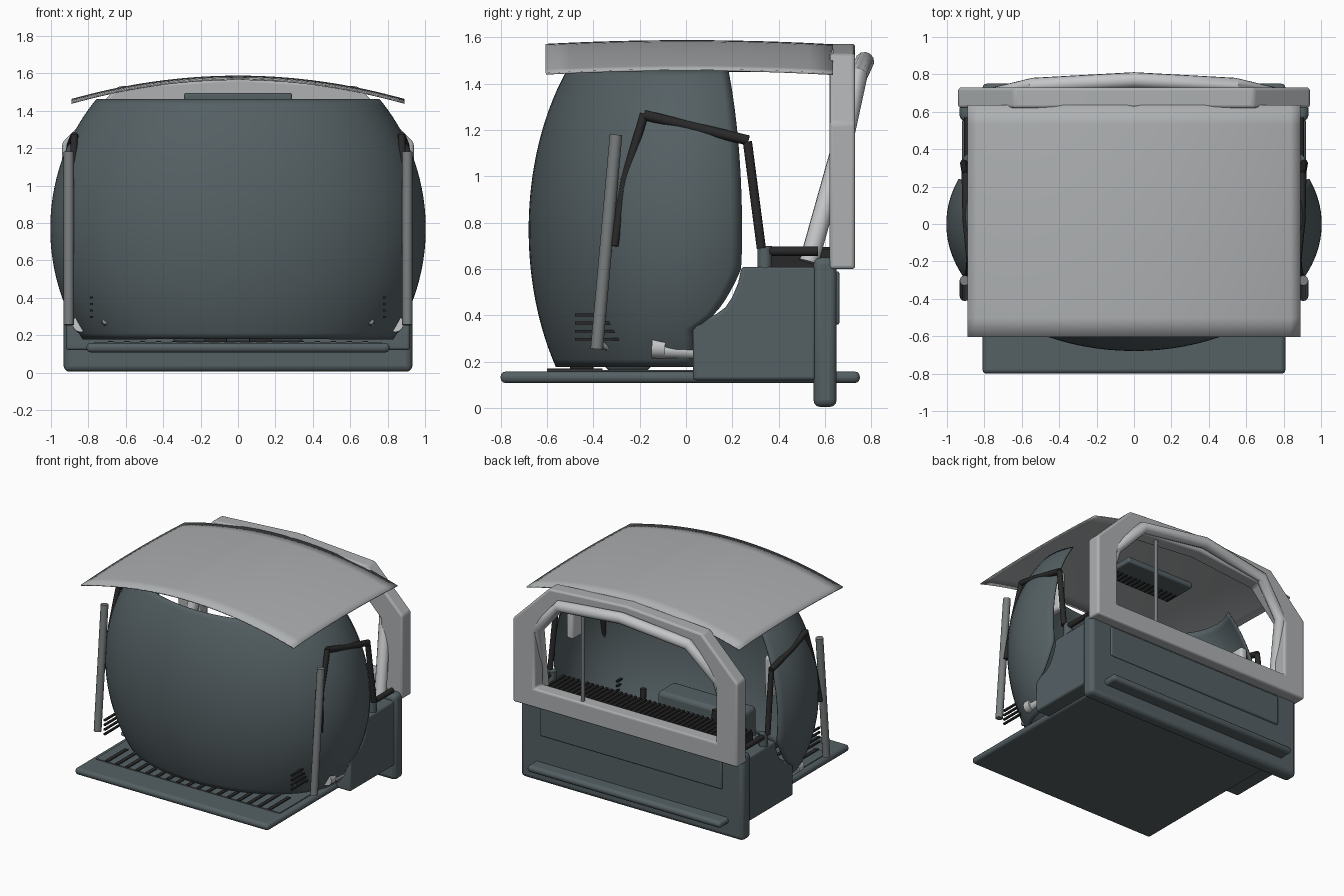
import bpy, bmesh
from math import sqrt, asin, pi, sin, cos

cube = bpy.data.objects.get("Cube")
if cube:
    bpy.data.objects.remove(cube, do_unlink=True)


def material(name, r, g, b):
    m = bpy.data.materials.new(name)
    m.use_nodes = True
    m.diffuse_color = (r, g, b, 1)
    m.node_tree.nodes["Principled BSDF"].inputs["Base Color"].default_value = (r, g, b, 1)
    return m


SLATE = material("slate grey", .09, .117, .127)
LIGHT = material("light grey", .42, .435, .445)
PALE = material("pale grey", .55, .565, .575)
MID = material("mid grey", .19, .205, .21)
BLACK = material("soft black", .022, .022, .023)


def finish(ob, mat, bevel=0, smooth=True):
    ob.data.materials.append(mat)
    bpy.ops.object.select_all(action='DESELECT')
    ob.select_set(True)
    bpy.context.view_layer.objects.active = ob
    if bevel:
        mod = ob.modifiers.new("round", 'BEVEL')
        mod.width, mod.segments = bevel, 3
    if smooth:
        bpy.ops.object.shade_smooth_by_angle(angle=.6)
    return ob


def from_bmesh(name, bm, mat, bevel=0):
    bmesh.ops.recalc_face_normals(bm, faces=bm.faces[:])
    me = bpy.data.meshes.new(name)
    bm.to_mesh(me)
    bm.free()
    ob = bpy.data.objects.new(name, me)
    bpy.context.collection.objects.link(ob)
    return finish(ob, mat, bevel)


def box(name, lo, hi, mat, bevel=0):
    bm = bmesh.new()
    bmesh.ops.create_cube(bm, size=1)
    for v in bm.verts:
        v.co = [(a + b) / 2 + c * (b - a) for a, b, c in zip(lo, hi, v.co)]
    return from_bmesh(name, bm, mat, bevel)


def tube(name, points, radius, mat):
    cu = bpy.data.curves.new(name, 'CURVE')
    cu.dimensions = '3D'
    cu.bevel_depth, cu.bevel_resolution, cu.use_fill_caps = radius, 4, True
    sp = cu.splines.new('POLY')
    sp.points.add(len(points) - 1)
    for p, co in zip(sp.points, points):
        p.co = (*co, 1)
    ob = bpy.data.objects.new(name, cu)
    bpy.context.collection.objects.link(ob)
    bpy.ops.object.select_all(action='DESELECT')
    ob.select_set(True)
    bpy.context.view_layer.objects.active = ob
    bpy.ops.object.convert(target='MESH')
    return finish(bpy.context.object, mat)


def sheet(name, nu, nv, fn, mat, thick):
    bm = bmesh.new()
    rows = [[bm.verts.new(fn(i / nu, j / nv)) for i in range(nu + 1)] for j in range(nv + 1)]
    for a, b in zip(rows, rows[1:]):
        for i in range(nu):
            bm.faces.new((a[i], a[i + 1], b[i + 1], b[i]))
    ob = from_bmesh(name, bm, mat)
    mod = ob.modifiers.new("thickness", 'SOLIDIFY')
    mod.thickness, mod.offset = thick, 0
    return ob


# Bulging wrap-round cab shell: a slice of an ellipsoid, open at top, base and rear
def shell_point(u, v):
    z = .18 + 1.28 * v
    s = sqrt(1 - ((z - .77) / 1.05) ** 2)
    t = min(1, max(0, (z - .36) / .25))
    rear = min(.24 * s, .03 + .21 * sqrt(t))
    reach = pi / 2 + asin(rear / (.675 * s))
    a = (2 * u - 1) * reach
    return (s * sin(a), -.675 * s * cos(a), z)


sheet("cab_shell", 56, 40, shell_point, SLATE, .008)


# Gently domed roof sheet
def roof_point(u, v):
    x, y = 2 * u - 1, -.605 + 1.24 * v
    return (.89 * x, y, 1.584 - .125 * x * x - .016 * (y / .6) ** 2)


sheet("roof_panel", 32, 12, roof_point, LIGHT, .008)
box("roof_console", (-.29, .02, 1.45), (.29, .29, 1.495), SLATE, .012)
for i in range(14):
    x = -.26 + i * .04
    box("console_slat", (x - .008, .04, 1.442), (x + .008, .14, 1.452), BLACK)

# Floor and its front air slots
box("floor", (-.81, -.8, .108), (.81, .75, .158), SLATE, .022)
box("floor_liner", (-.76, -.59, .156), (.76, .03, .163), BLACK)
box("floor_cover", (-.77, -.6, .157), (.77, .03, .164), SLATE)
for i in range(17):
    x = -.68 + i * .085
    box("floor_slot", (x - .014, -.6, .16), (x + .014, -.36, .17), BLACK)

# Rear body: side profile swept across the width
profile = [(.03, .12), (.56, .12), (.56, .61), (.24, .61), (.225, .54), (.2, .48),
           (.17, .435), (.13, .405), (.075, .39), (.04, .365), (.03, .34)]
bm = bmesh.new()
face = bm.faces.new([bm.verts.new((-.92, y, z)) for y, z in profile])
new = bmesh.ops.extrude_face_region(bm, geom=[face])
bmesh.ops.translate(bm, vec=(1.84, 0, 0), verts=[g for g in new["geom"] if isinstance(g, bmesh.types.BMVert)])
from_bmesh("rear_body", bm, SLATE, .015)
box("rear_wall", (-.932, .55, .005), (.932, .65, .65), SLATE, .03)
box("rear_wall_panel", (-.76, .6, .36), (.76, .662, .59), SLATE, .01)

# Ribbed rear deck
box("rear_deck", (-.8, .34, .6), (.8, .62, .685), BLACK)
for i in range(40):
    x = -.78 + i * .04
    box("deck_rib", (x - .01, .34, .68), (x + .01, .62, .696), BLACK)

# Rear window frame: ring of matching outer and inner outlines
outer = [(.94, .6), (.94, 1.23), (.64, 1.53), (0, 1.572)]
inner = [(.76, .74), (.76, 1.16), (.54, 1.39), (0, 1.44)]
bm = bmesh.new()
loops = []
for half in (outer, inner):
    full = half + [(-x, z) for x, z in half[-2::-1]]
    loops.append([bm.verts.new((x, .62, z)) for x, z in full])
count = len(loops[0])
ring = []
for i in range(count):
    j = (i + 1) % count
    ring.append(bm.faces.new((loops[0][i], loops[0][j], loops[1][j], loops[1][i])))
new = bmesh.ops.extrude_face_region(bm, geom=ring)
bmesh.ops.translate(bm, vec=(0, .11, 0), verts=[g for g in new["geom"] if isinstance(g, bmesh.types.BMVert)])
from_bmesh("rear_frame", bm, LIGHT, .015)

# Roll bar and upright rod in the rear opening
bar = [(.82, .53, .63), (.75, .69, 1.2), (.54, .74, 1.43), (0, .77, 1.495)]
tube("roll_bar", bar + [(-x, y, z) for x, y, z in bar[-2::-1]], .042, PALE)
tube("upright_rod", [(.38, .69, .72), (.38, .69, 1.46)], .014, MID)

# Fittings repeated on both sides
for side, s in (("left", 1), ("right", -1)):
    tube(side + "_mirror", [(s * .905, -.385, .255), (s * .905, -.302, 1.18)], .027, MID)
    tube(side + "_mirror_arm", [(s * .91, .325, .69), (s * .9, .265, 1.15)], .02, BLACK)
    tube(side + "_upper_arm", [(s * .9, .27, 1.155), (s * .895, .02, 1.215), (s * .875, -.18, 1.265)], .022, BLACK)
    tube(side + "_front_arm", [(s * .875, -.18, 1.27), (s * .885, -.265, .98), (s * .905, -.31, .7)], .019, BLACK)
    tube(side + "_arm_mount", [(s * .885, .34, .6), (s * .885, .34, .7)], .032, SLATE)
    tube(side + "_arm_rail", [(s * .89, .34, .677), (s * .89, .57, .677)], .02, BLACK)
    # side louvres
    for k in range(4):
        z = .297 + k * .035
        xs = sorted((s * .775, s * .79))
        box(side + "_louvre", (xs[0], -.48, z - .006), (xs[1], -.29, z + .006), BLACK)
    # step grip, flared at the front
    tube(side + "_step_grip", [(s * .84, .04, .245), (s * .84, -.1, .25)], .034, PALE)
    tube(side + "_step_grip_end", [(s * .84, -.09, .26), (s * .84, -.148, .262)], .046, PALE)
    tube(side + "_marker", [(s * .71, -.36, .275), (s * .71, -.33, .262)], .017, MID)
    xs = sorted((s * .8, s * .86))
    box(side + "_inner_grip", (xs[0], .08, .9), (xs[1], .21, 1.21), PALE, .02)

# Controls inside the cab
box("control_console", (-.35, -.35, .16), (.35, -.15, .5), SLATE, .03)
for s in (1, -1):
    box("pedal", (s * .12 - .06, -.5, .16), (s * .12 + .06, -.4, .19), BLACK, .008)
    tube("control_lever", [(s * .3, .1, .35), (s * .3, .08, .62)], .022, BLACK)
